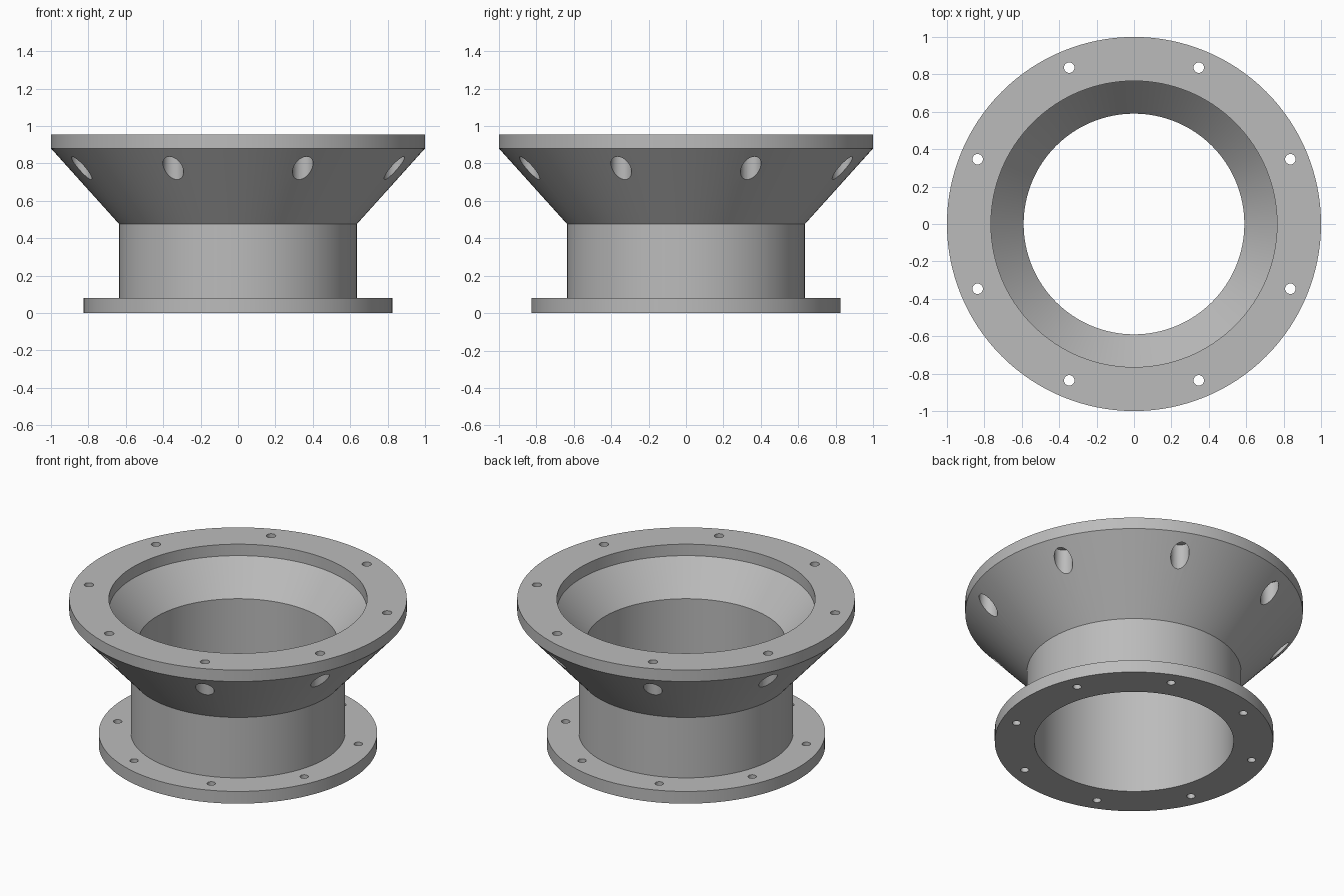
import bpy
import bmesh
from math import cos, sin, radians
from mathutils import Matrix

default = bpy.data.objects.get("Cube")
if default:
    bpy.data.objects.remove(default, do_unlink=True)

HOLES = 8
FLANGE_TOP, RIM_BOTTOM, HEIGHT = 0.08, 0.88, 0.955

# Colour
grey = bpy.data.materials.new("cast_grey")
grey.use_nodes = True
colour = (0.5, 0.5, 0.5, 1)
grey.diffuse_color = colour
grey.node_tree.nodes["Principled BSDF"].inputs["Base Color"].default_value = colour


def add_lathe(bm, profile, segments, x=0, y=0):
    """Revolve a closed (radius, height) profile about a vertical axis."""
    rings = []
    for i in range(segments):
        turn = Matrix.Translation((x, y, 0)) @ Matrix.Rotation(radians(360 * i / segments), 4, "Z")
        rings.append([bm.verts.new(turn @ Matrix.Translation((r, 0, z)).translation) for r, z in profile])
    n = len(profile)
    for i in range(segments):
        a, b = rings[i], rings[(i + 1) % segments]
        for j in range(n):
            k = (j + 1) % n
            if profile[j][0] or profile[k][0]:
                bm.faces.new((a[j], b[j], b[k], a[k]))


def finish(bm, name):
    bmesh.ops.remove_doubles(bm, verts=bm.verts, dist=1e-5)
    bmesh.ops.recalc_face_normals(bm, faces=bm.faces)
    mesh = bpy.data.meshes.new(name)
    bm.to_mesh(mesh)
    bm.free()
    mesh.materials.append(grey)
    obj = bpy.data.objects.new(name, mesh)
    bpy.context.collection.objects.link(obj)
    return obj


# Body: lower flange, neck, flared cone and upper rim in one casting
bm = bmesh.new()
add_lathe(bm, [(0.59, 0), (0.825, 0), (0.825, FLANGE_TOP), (0.635, FLANGE_TOP),
               (0.635, 0.475), (1, RIM_BOTTOM), (1, HEIGHT),
               (0.765, HEIGHT), (0.765, RIM_BOTTOM), (0.59, 0.68)], 128)
body = finish(bm, "flanged_adapter")

# Bolt holes: plain in the lower flange, counterbored from below in the rim
lower_drill = [(0, -0.05), (0.025, -0.05), (0.025, 0.13), (0, 0.13)]
upper_drill = [(0, 0.65), (0.055, 0.65), (0.055, RIM_BOTTOM - 0.002),
               (0.028, RIM_BOTTOM - 0.002), (0.028, 1), (0, 1)]
bm = bmesh.new()
for i in range(HOLES):
    angle = radians(360 * (i + 0.5) / HOLES)
    for drill, radius in ((lower_drill, 0.73), (upper_drill, 0.905)):
        add_lathe(bm, drill, 32, radius * cos(angle), radius * sin(angle))
cutter = finish(bm, "bolt_hole_cutter")
cutter.hide_render = True

cut = body.modifiers.new("bolt_holes", "BOOLEAN")
cut.operation = "DIFFERENCE"
cut.solver = "EXACT"
cut.object = cutter

bpy.ops.object.select_all(action="DESELECT")
body.select_set(True)
bpy.context.view_layer.objects.active = body
bpy.ops.object.modifier_apply(modifier=cut.name)
bpy.data.objects.remove(cutter, do_unlink=True)
bpy.ops.object.shade_smooth_by_angle(angle=radians(30))
